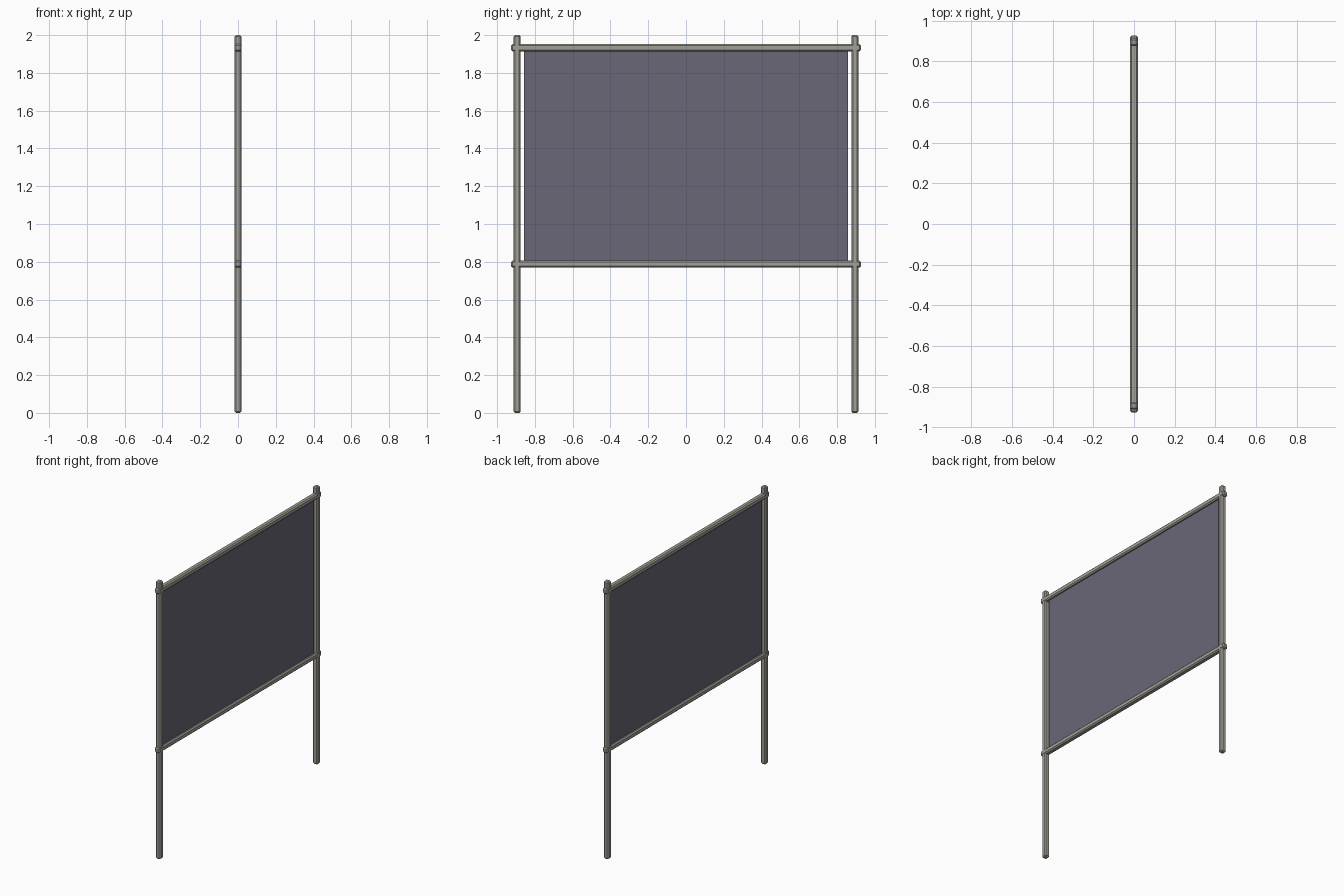
import bpy

if "Cube" in bpy.data.objects:
    bpy.data.objects.remove(bpy.data.objects["Cube"])

T = 0.038          # bar thickness
POST_Y = 0.894     # post offset from centre
RAIL_Z = {"lower": 0.788, "upper": 1.933}


def material(name, color):
    m = bpy.data.materials.new(name)
    m.diffuse_color = (*color, 1)
    m.use_nodes = True
    m.node_tree.nodes["Principled BSDF"].inputs["Base Color"].default_value = m.diffuse_color
    return m


def box(name, size, loc, mat, bevel=0):
    bpy.ops.mesh.primitive_cube_add(size=1, location=loc)
    o = bpy.context.object
    o.name = name
    o.scale = size
    bpy.ops.object.transform_apply(location=False, rotation=False, scale=True)
    o.data.materials.append(mat)
    if bevel:
        b = o.modifiers.new("chamfer", 'BEVEL')
        b.width = bevel
        b.segments = 1
    return o


metal = material("frame_metal", (0.37, 0.35, 0.31))
dark = material("board_dark", (0.14, 0.135, 0.18))

# two upright posts
for side, s in (("left", -1), ("right", 1)):
    box(f"{side}_post", (T, T, 2.0), (0, s * POST_Y, 1.0), metal, 0.008)

# two horizontal rails poking out past the posts
for level, z in RAIL_Z.items():
    box(f"{level}_rail", (T + 0.001, 1.852, T), (0, 0, z), metal, 0.008)

# thin board between the rails, with a small gap to each post
z0, z1 = RAIL_Z["lower"] + 0.012, RAIL_Z["upper"] - 0.012
box("board", (0.006, 1.716, z1 - z0), (0, 0, (z0 + z1) / 2), dark)
